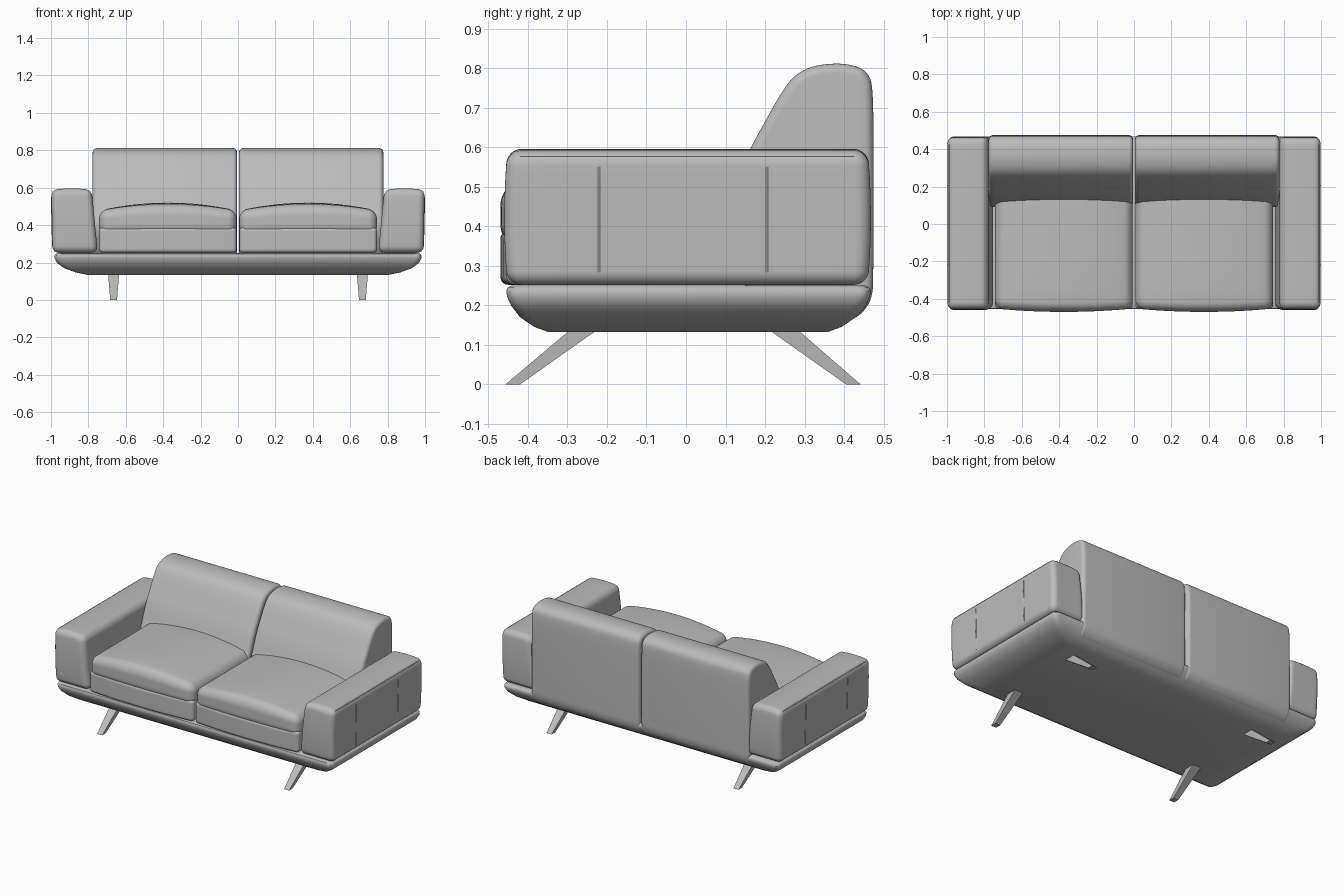
import bpy, bmesh, math
from mathutils import Vector

if "Cube" in bpy.data.objects:
    bpy.data.objects.remove(bpy.data.objects["Cube"])


def material(name, rgb):
    m = bpy.data.materials.new(name)
    m.diffuse_color = (*rgb, 1)
    m.use_nodes = True
    m.node_tree.nodes["Principled BSDF"].inputs["Base Color"].default_value = m.diffuse_color
    return m


GREY = material("grey", (0.5, 0.5, 0.5))


def finish(name, bm, mirror=True, angle=40):
    bmesh.ops.recalc_face_normals(bm, faces=bm.faces)
    me = bpy.data.meshes.new(name)
    bm.to_mesh(me)
    bm.free()
    me.materials.append(GREY)
    for p in me.polygons:
        p.use_smooth = True
    me.set_sharp_from_angle(angle=math.radians(angle))
    ob = bpy.data.objects.new(name, me)
    bpy.context.collection.objects.link(ob)
    if mirror:
        ob.modifiers.new("mirror", 'MIRROR').use_mirror_merge = False
    return ob


def loft(name, rings, **kw):
    """Skin equal-length rings and cap both ends."""
    bm = bmesh.new()
    vs = [[bm.verts.new(p) for p in r] for r in rings]
    n = len(rings[0])
    for a, b in zip(vs, vs[1:]):
        for i in range(n):
            bm.faces.new((a[i], a[(i + 1) % n], b[(i + 1) % n], b[i]))
    bm.faces.new(vs[0])
    bm.faces.new(vs[-1])
    return finish(name, bm, **kw)


def soft_box(name, lo, hi, r, shape):
    """Rounded box; shape(p, t) bends it, t being the -1..1 position."""
    lo, hi = Vector(lo), Vector(hi)
    mid, half = (lo + hi) / 2, (hi - lo) / 2
    bm = bmesh.new()
    bmesh.ops.create_cube(bm, size=2)
    bmesh.ops.subdivide_edges(bm, edges=bm.edges[:], cuts=19, use_grid_fill=True)
    for v in bm.verts:
        inner, off = Vector(), Vector()
        for k in range(3):
            a, s = abs(v.co[k]), math.copysign(1, v.co[k])
            flat = half[k] - r
            inner[k] = s * flat * min(a / 0.6, 1)
            off[k] = s * math.tan(math.pi / 4 * max(0, (a - 0.6) / 0.4))
        p = inner + off.normalized() * r
        t = Vector([p[k] / half[k] for k in range(3)])
        v.co = shape(mid + p, t)
    return finish(name, bm)


def smooth_loop(pts, steps=4):
    """Closed Catmull-Rom curve through 2D points."""
    out, n = [], len(pts)
    for i in range(n):
        a, b, c, d = (Vector(pts[(i + k) % n]) for k in (-1, 0, 1, 2))
        for j in range(steps):
            t = j / steps
            out.append(0.5 * (2 * b + (c - a) * t + (2 * a - 5 * b + 4 * c - d) * t * t
                              + (3 * b - a - 3 * c + d) * t ** 3))
    return out


def seam(name, pts, radius=0.003):
    """Thin piping along a path."""
    rings = []
    pts = [Vector(p) for p in pts]
    for i, p in enumerate(pts):
        d = (pts[min(i + 1, len(pts) - 1)] - pts[max(i - 1, 0)]).normalized()
        u = d.orthogonal().normalized()
        if abs(d.x) < 0.9:
            u = (Vector((1, 0, 0)) - d * d.x).normalized()
        w = d.cross(u)
        rings.append([p + radius * (u * math.cos(k * math.pi / 3) + w * math.sin(k * math.pi / 3))
                      for k in range(6)])
    return loft(name, rings, angle=70)


# base: boat-like tray, stacked rounded rectangles (half width, front, back, height)
BASE = [(.80, -.35, .36, .133), (.865, -.385, .395, .146), (.93, -.42, .43, .17),
        (.968, -.442, .455, .198), (.98, -.453, .466, .222), (.98, -.455, .468, .237),
        (.975, -.451, .463, .246), (.965, -.442, .455, .25)]
rings = []
for hx, y0, y1, z in BASE:
    ring, r = [], 0.03
    for q, (cx, cy) in enumerate([(hx - r, y1 - r), (r - hx, y1 - r), (r - hx, y0 + r), (hx - r, y0 + r)]):
        for k in range(7):
            a = math.pi / 2 * (q + k / 6)
            ring.append((cx + r * math.cos(a), cy + r * math.sin(a), z))
    rings.append(ring)
loft("base", rings, mirror=False)


# legs: splayed, tapered
def leg(name, foot, top):
    rings = []
    for (y0, y1), z, w in ((foot, 0, .018), (top, .145, .03)):
        rings.append([(.665 - w, y0, z), (.665 + w, y0, z), (.665 + w, y1, z), (.665 - w, y1, z)])
    loft(name, rings, angle=20)


leg("front_leg", (-.457, -.42), (-.285, -.215))
leg("rear_leg", (.405, .442), (.2, .275))


# arms: inner face leans outwards, gently crowned
def arm_shape(p, t):
    inner = (1 - t.x) / 2
    p.x += 0.032 * inner * (t.z + 1) / 2 - 0.006 * (1 - inner) * (1 - t.z) / 2
    p.y += t.y * 0.008 * (1 - t.z * t.z)
    p.z += 0.008 * (1 - t.x * t.x) * max(t.z, 0)
    return p


soft_box("arm", (.75, -.452, .252), (.998, .46, .588), .035, arm_shape)
# arm seams: two upright on the outer face, one along its top edge
for y in (-.22, .205):
    seam("arm_side_seam", [(.9915 + .006 * (z - .29) / .26, y, z) for z in (.285, .42, .55)])
seam("arm_top_seam", [(.988, y, .5785) for y in (-.42, -.2, .2, .425)])


# seat cushions: boxed lower part and crowned upper part
def seat_shape(p, t):
    p.y -= 0.018 * (1 - t.x ** 2) * max(-t.y, 0)
    return p


def crown_shape(p, t):
    p = seat_shape(p, t)
    p.z += 0.042 * (1 - t.x ** 2) * (t.z + 1) / 2 * (1 - 0.3 * t.y ** 4)
    return p


soft_box("seat_lower", (.007, -.452, .252), (.743, .25, .388), .02, seat_shape)
soft_box("seat_cushion", (.007, -.452, .35), (.743, .25, .478), .045, crown_shape)

# back cushions: side profile (y, z) swept across, ends rounded by insetting
BACK = [(.09, .40), (.125, .50), (.16, .59), (.20, .665), (.24, .735), (.275, .78), (.32, .804),
        (.38, .812), (.43, .805), (.46, .785), (.472, .74), (.475, .6), (.475, .4), (.474, .29),
        (.472, .235), (.457, .195), (.42, .165), (.36, .165), (.2, .20), (.12, .30)]
prof = smooth_loop(BACK)
n = len(prof)
inward = []
for i in range(n):
    d = (prof[(i + 1) % n] - prof[i - 1]).normalized()
    inward.append(Vector((d.y, -d.x)))
rings, r = [], 0.024
for x, s in ((.005, -1), (.777, 1)):
    steps = [k / 6 for k in range(7)]
    for k in (steps[::-1] if s < 0 else steps):
        a = k * math.pi / 2
        xx, inset = x - s * r * (1 - math.sin(a)), r * (1 - math.cos(a))
        rings.append([(xx, *(p + m * inset)) for p, m in zip(prof, inward)])
loft("back_cushion", rings, angle=50)
